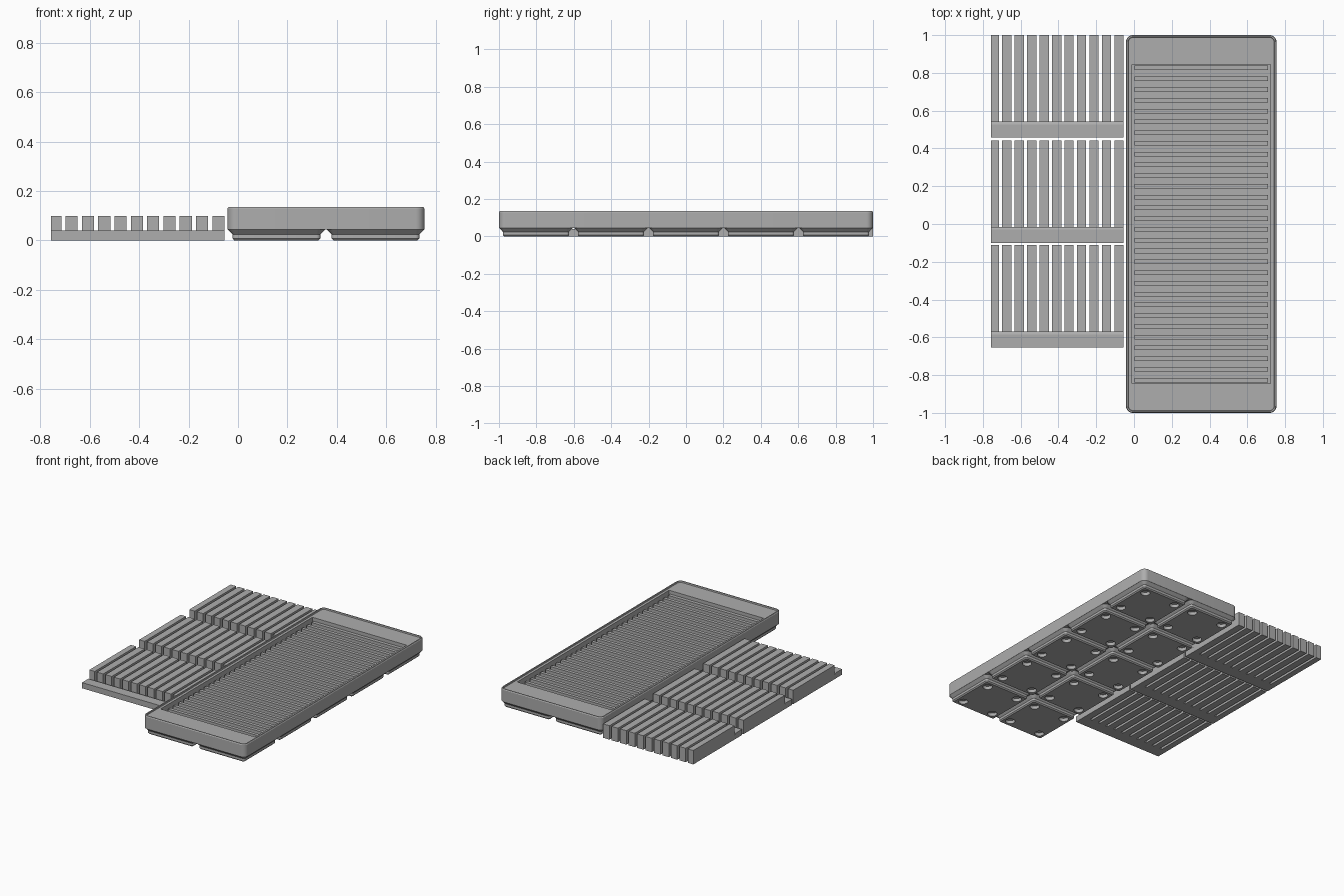
import bpy, bmesh, math
from mathutils import Matrix, Vector

old = bpy.data.objects.get("Cube")
if old:
    bpy.data.objects.remove(old, do_unlink=True)

grey = bpy.data.materials.new("plain grey")
grey.use_nodes = True
grey.diffuse_color = (0.42, 0.42, 0.42, 1)
grey.node_tree.nodes["Principled BSDF"].inputs["Base Color"].default_value = (0.42, 0.42, 0.42, 1)


def finish(name, bm, smooth=True):
    bmesh.ops.recalc_face_normals(bm, faces=bm.faces)
    mesh = bpy.data.meshes.new(name)
    bm.to_mesh(mesh)
    bm.free()
    mesh.materials.append(grey)
    if smooth:
        mesh.shade_smooth()
        mesh.set_sharp_from_angle(angle=math.radians(30))
    obj = bpy.data.objects.new(name, mesh)
    bpy.context.collection.objects.link(obj)
    return obj


def rounded_ring(bm, w, d, r, z, steps=8):
    verts = []
    for quarter, (sx, sy) in enumerate([(1, 1), (-1, 1), (-1, -1), (1, -1)]):
        for i in range(steps + 1):
            a = (quarter + i / steps) * math.pi / 2
            verts.append(bm.verts.new((sx * (w / 2 - r) + r * math.cos(a),
                                       sy * (d / 2 - r) + r * math.sin(a), z)))
    return verts


def loft(name, rings):
    """Stack rounded rectangles (width, depth, radius, z) and cap both ends."""
    bm = bmesh.new()
    loops = [rounded_ring(bm, *ring) for ring in rings]
    for a, b in zip(loops, loops[1:]):
        for i in range(len(a)):
            j = (i + 1) % len(a)
            bm.faces.new((a[i], a[j], b[j], b[i]))
    bm.faces.new(loops[0])
    bm.faces.new(loops[-1])
    return finish(name, bm)


def add_box(bm, x0, x1, y0, y1, z0, z1):
    size = Vector((x1 - x0, y1 - y0, z1 - z0))
    mid = Vector((x0 + x1, y0 + y1, z0 + z1)) / 2
    bmesh.ops.create_cube(bm, size=1, matrix=Matrix.Translation(mid) @ Matrix.Diagonal(size).to_4x4())


TRAY_X, PITCH = 0.356, 0.401
W, D = 0.797, 2.0

# Tray body: outer wall, thin raised rim, flat top and sunken pocket
tray = loft("tray_body", [
    (W, D, 0.036, 0.045), (W, D, 0.036, 0.129), (W - 0.008, D - 0.008, 0.032, 0.135),
    (W - 0.022, D - 0.022, 0.025, 0.135), (W - 0.026, D - 0.026, 0.023, 0.126),
    (0.735, 1.69, 0.002, 0.126), (0.735, 1.69, 0.002, 0.07)])
tray.location.x = TRAY_X

# Cross ribs on the pocket floor
bm = bmesh.new()
for i in range(30):
    y = -0.827 + i * 0.057
    add_box(bm, 0.003, 0.709, y - 0.012, y + 0.012, 0.065, 0.105)
finish("pocket_ribs", bm, False)

# Round sockets cut in the underside of each foot
bm = bmesh.new()
for sx in (-1, 1):
    for sy in (-1, 1):
        bmesh.ops.create_cone(bm, cap_ends=True, segments=32, radius1=0.031, radius2=0.031, depth=0.046,
                              matrix=Matrix.Translation((sx * 0.124, sy * 0.124, 0)))
cutter = finish("socket_cutter", bm)
cutter.hide_render = True

# Stepped feet in a two by five grid
foot = loft("foot", [(0.340, 0.340, 0.008, 0), (0.355, 0.355, 0.015, 0.0076),
                     (0.355, 0.355, 0.015, 0.0248), (0.396, 0.396, 0.036, 0.0455)])
cut = foot.modifiers.new("sockets", "BOOLEAN")
cut.object = cutter
cut.solver = "EXACT"
bpy.context.view_layer.update()
foot_mesh = bpy.data.meshes.new_from_object(foot.evaluated_get(bpy.context.evaluated_depsgraph_get()))
foot_mesh.set_sharp_from_angle(angle=math.radians(30))
bpy.data.objects.remove(foot, do_unlink=True)
bpy.data.objects.remove(cutter, do_unlink=True)
for col in range(2):
    for row in range(5):
        obj = bpy.data.objects.new("foot", foot_mesh)
        obj.location = (TRAY_X + (col - 0.5) * PITCH, (row - 2) * PITCH, 0)
        bpy.context.collection.objects.link(obj)

# Combs: a low bar with a chamfered back edge and eleven tall teeth
X0, X1 = -0.757, -0.055
for y0 in (-0.655, -0.1, 0.457):
    bm = bmesh.new()
    profile = [(0, 0), (0.085, 0), (0.085, 0.03), (0.07, 0.04), (0, 0.04)]
    face = bm.faces.new([bm.verts.new((X0, y0 + y, z)) for y, z in profile])
    ext = bmesh.ops.extrude_face_region(bm, geom=[face])
    moved = [v for v in ext["geom"] if isinstance(v, bmesh.types.BMVert)]
    bmesh.ops.translate(bm, verts=moved, vec=(X1 - X0, 0, 0))
    finish("comb_bar", bm, False)

    bm = bmesh.new()
    for i in range(11):
        right = X1 - i * 0.066
        add_box(bm, max(X0, right - 0.049), right, y0 + 0.082, y0 + 0.543, 0, 0.098)
    finish("comb_teeth", bm, False)
